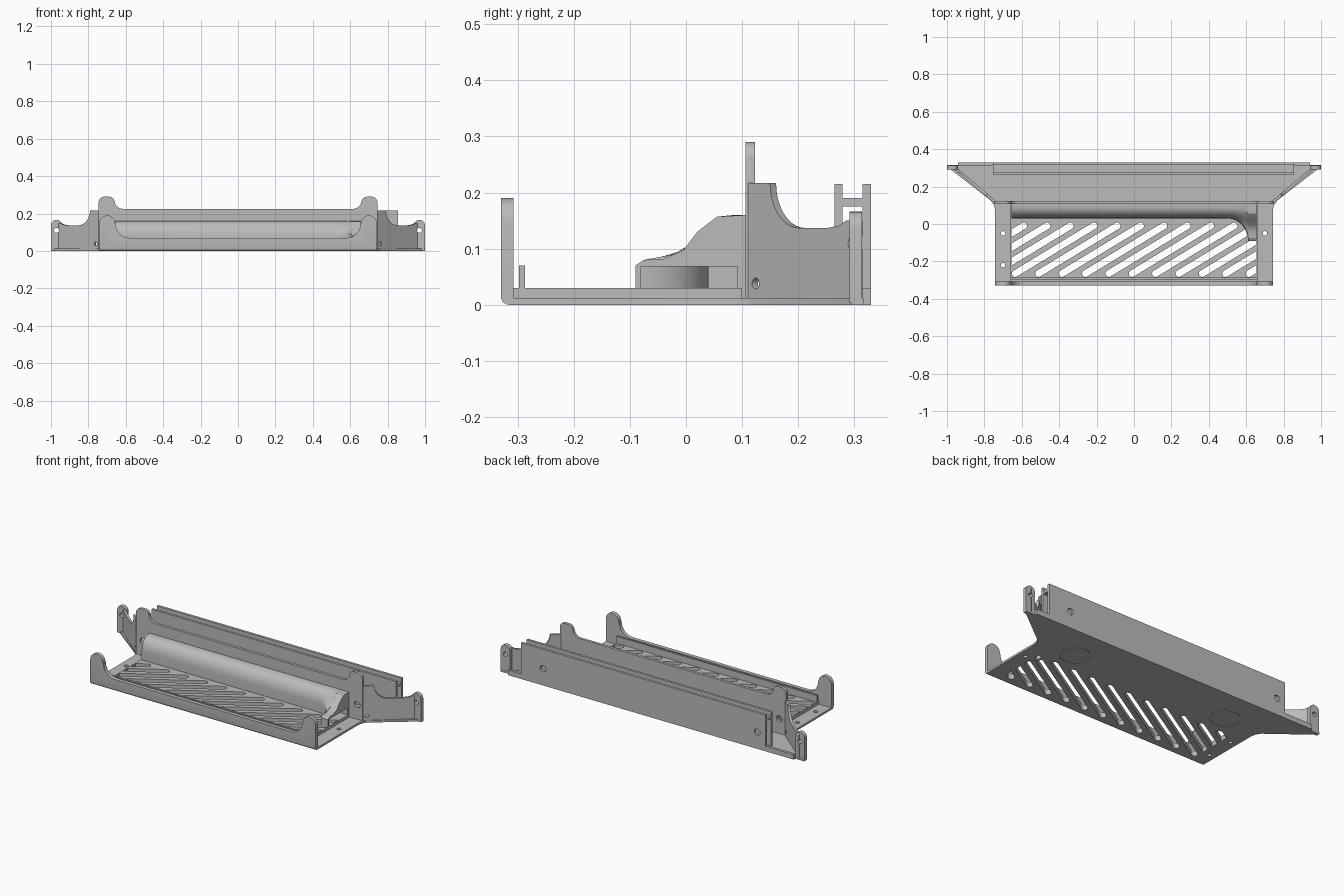
import bpy, bmesh, math
from mathutils import Vector

old = bpy.data.objects.get("Cube")
if old:
    bpy.data.objects.remove(old)

grey = bpy.data.materials.new("plain grey")
grey.use_nodes = True
grey.diffuse_color = (0.5, 0.5, 0.5, 1)
grey.node_tree.nodes["Principled BSDF"].inputs["Base Color"].default_value = (0.5, 0.5, 0.5, 1)


# Mappings from (u, v, w) to model space
def plan(u, v, w): return (u, v, w)
def front(u, v, w): return (u, w, v)
def side(u, v, w): return (w, u, v)


def finish(name, bm):
    bmesh.ops.recalc_face_normals(bm, faces=bm.faces)
    mesh = bpy.data.meshes.new(name)
    bm.to_mesh(mesh)
    bm.free()
    mesh.materials.append(grey)
    ob = bpy.data.objects.new(name, mesh)
    bpy.context.collection.objects.link(ob)
    return ob


def loft(name, rings):
    """Closed skin through equal-length rings of points."""
    bm = bmesh.new()
    rows = [[bm.verts.new(p) for p in ring] for ring in rings]
    n = len(rows[0])
    for a, b in zip(rows, rows[1:]):
        for i in range(n):
            bm.faces.new((a[i], a[(i + 1) % n], b[(i + 1) % n], b[i]))
    bm.faces.new(rows[0])
    bm.faces.new(rows[-1])
    return finish(name, bm)


def prism(name, pts, to, w0, w1):
    return loft(name, [[to(u, v, w) for u, v in pts] for w in (w0, w1)])


def box(name, x0, x1, y0, y1, z0, z1):
    return prism(name, [(x0, y0), (x1, y0), (x1, y1), (x0, y1)], plan, z0, z1)


def arc(cx, cy, r, a0, a1, n=8):
    angles = [math.radians(a0 + (a1 - a0) * i / n) for i in range(n + 1)]
    return [(cx + r * math.cos(a), cy + r * math.sin(a)) for a in angles]


def circle(cx, cy, r, n=24):
    return arc(cx, cy, r, 0, 360, n)[:-1]


def mirrored(half):
    return half + [(-u, v) for u, v in reversed(half)]


def cut(targets, cutter):
    for ob in targets:
        mod = ob.modifiers.new("cut", 'BOOLEAN')
        mod.operation = 'DIFFERENCE'
        mod.solver = 'EXACT'
        mod.object = cutter
        bpy.context.view_layer.objects.active = ob
        bpy.ops.object.modifier_apply(modifier=mod.name)
    bpy.data.objects.remove(cutter)


parts = []

# Floor with flared rear corners
outline = [(0.742, -0.31), (0.742, 0.07), (0.748, 0.10), (0.765, 0.125),
           (0.985, 0.295), (1.0, 0.295), (1.0, 0.316), (0.94, 0.316), (0.94, 0.33)]
base = prism("base_plate", mirrored(outline), plan, 0, 0.012)
vent = box("vent_panel", -0.66, 0.66, -0.308, 0.1, 0.011, 0.03)
parts += [base, vent]

# Diagonal vent slots, trimmed at the panel sides
run = Vector((0.42, 0.255))
tilt = math.degrees(math.atan2(run.y, run.x))
for k in range(14):
    x = -1.01 + 0.125 * k
    pts = arc(x, -0.265, 0.018, tilt + 90, tilt + 270) + arc(x + run.x, -0.265 + run.y, 0.018, tilt - 90, tilt + 90)
    slot = prism("slot_cutter", pts, plan, -0.05, 0.06)
    bm = bmesh.new()
    bm.from_mesh(slot.data)
    for s in (-1, 1):
        bmesh.ops.bisect_plane(bm, geom=bm.verts[:] + bm.edges[:] + bm.faces[:],
                               plane_co=(0.655 * s, 0, 0), plane_no=(s, 0, 0), clear_outer=True)
        bmesh.ops.holes_fill(bm, edges=[e for e in bm.edges if e.is_boundary])
    bmesh.ops.recalc_face_normals(bm, faces=bm.faces)
    bm.to_mesh(slot.data)
    bm.free()
    cut([base, vent], slot)

# Screw holes in the side strips
for x, y in ((-0.70, -0.05), (-0.70, -0.22), (0.70, -0.05)):
    cut([base], prism("hole_cutter", circle(x, y, 0.012), plan, -0.05, 0.06))

# Round recessed rings underneath and raised pads on the floor
for x in (-0.515, 0.51):
    ring = prism("ring_cutter", circle(x, 0.13, 0.085, 40), plan, -0.01, 0.003)
    cut([ring], prism("ring_core", circle(x, 0.13, 0.077, 40), plan, -0.02, 0.02))
    cut([base], ring)
    parts.append(prism("floor_pad", arc(x, 0.13, 0.085, 0, 180, 20), plan, 0.011, 0.015))

# Front wall with rounded ears and rounded lower edge
half = [(0.742, 0)] + arc(0.70, 0.148, 0.042, 0, 180, 12) + arc(0.58, 0.145, 0.075, 0, -90)
wall = prism("front_wall", mirrored(half), front, -0.33, -0.307)
bm = bmesh.new()
bm.from_mesh(wall.data)
low = [e for e in bm.edges if all(v.co.y < -0.329 and v.co.z < 0.001 for v in e.verts)]
bmesh.ops.bevel(bm, geom=low, offset=0.015, segments=4, profile=0.5, affect='EDGES')
bm.to_mesh(wall.data)
bm.free()
parts += [wall, box("front_lip", -0.66, 0.66, -0.298, -0.287, 0.025, 0.07)]

# Middle wall with tall ears
half = [(0.745, 0)] + arc(0.715, 0.26, 0.03, 0, 90) + arc(0.69, 0.26, 0.03, 90, 180) + arc(0.615, 0.27, 0.045, 0, -90)
middle = prism("middle_wall", mirrored(half), front, 0.106, 0.123)
parts.append(middle)

# Rear double wall with a channel on top
X0, X1 = -0.755, 0.855
inner = box("rear_inner_wall", X0, X1, 0.265, 0.279, 0.005, 0.215)
outer = box("rear_outer_wall", X0, X1, 0.315, 0.33, 0.005, 0.215)
parts += [inner, outer,
          box("channel_floor", X0, X1, 0.272, 0.322, 0.175, 0.19),
          box("rear_sill", -0.94, 0.94, 0.314, 0.33, 0.005, 0.03)]
for x in (-0.70, 0.71):
    cut([middle, inner, outer], prism("hole_cutter", circle(x, 0.1, 0.019), front, 0.08, 0.36))

# Slanted wings and their mounting tabs
for s, word in ((1, "left"), (-1, "right")):
    a, b = Vector((0.742, 0.108)), Vector((0.975, 0.304))
    d = (b - a).normalized()
    length = (b - a).length

    def slant(u, v, w):
        p = a + d * u + Vector((-d.y, d.x)) * w
        return (s * p.x, p.y, v)

    top = arc(0.145, 0.217, 0.08, -90, -180, 10)
    profile = [(length, 0.004), (length, 0.15), (0.275, 0.15), (0.255, 0.141), (0.225, 0.137)] + top
    profile += [(0.02, 0.217), (0, 0.217), (0, 0.004)]
    wing = prism(word + "_wing", profile, slant, 0, 0.014)
    cut([wing], prism("slot_cutter", circle(0.025, 0.038, 0.01, 16), slant, -0.02, 0.03))
    tab_pts = [(0.94, 0.004), (1.0, 0.004)] + arc(0.97, 0.136, 0.03, 0, 180, 12)
    tab = prism(word + "_tab", [(s * u, v) for u, v in tab_pts], front, 0.291, 0.314)
    cut([wing, tab], prism("hole_cutter", circle(s * 0.97, 0.11, 0.013), front, 0.25, 0.34))
    parts += [wing, tab]


# Air duct: rounded hump that sweeps forward at its open end
def sweep(x):
    t = min(max((x - 0.5) / 0.11, 0), 1)
    return 1 - math.sqrt(1 - t * t)


straight = [(0.03, 0.012), (0.03, 0.08), (0.032, 0.10), (0.038, 0.12), (0.05, 0.14),
            (0.065, 0.153), (0.085, 0.16), (0.107, 0.16), (0.107, 0.012)]
flared = [(-0.09, 0.012), (-0.09, 0.07), (-0.075, 0.08), (-0.04, 0.082), (-0.005, 0.097),
          (0.02, 0.13), (0.055, 0.157), (0.107, 0.16), (0.107, 0.012)]
bend = [0.5 + 0.11 * math.sin(math.radians(9 * i)) for i in range(11)]
rings = []
for x in [-0.655] + bend + [0.655]:
    t = sweep(x)
    rings.append([(x, p[0] + (q[0] - p[0]) * t, p[1] + (q[1] - p[1]) * t) for p, q in zip(straight, flared)])
duct = loft("air_duct", rings)
hollow = [(-0.64, 0.04)] + [(x + 0.012, 0.04 - 0.12 * sweep(x)) for x in bend]
hollow += [(0.68, -0.08), (0.68, 0.092), (-0.64, 0.092)]
cut([duct], prism("duct_cutter", hollow, plan, 0.005, 0.068))
parts.append(duct)

# Smooth curved faces, keep hard edges
bpy.ops.object.select_all(action='DESELECT')
for ob in parts:
    ob.select_set(True)
bpy.context.view_layer.objects.active = parts[0]
bpy.ops.object.shade_smooth_by_angle(angle=math.radians(30))
